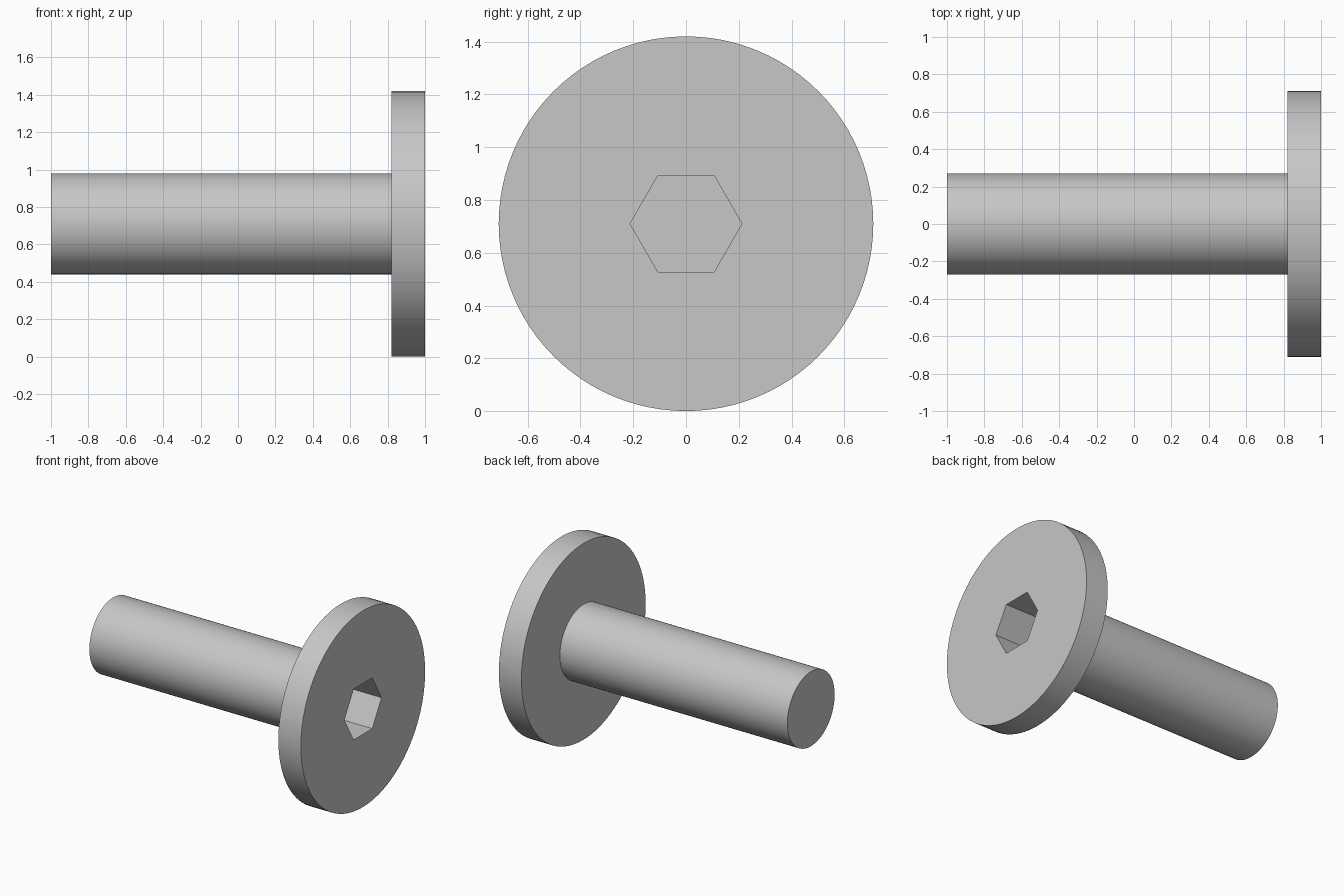
import bpy, bmesh, math
from mathutils import Matrix, Vector

if "Cube" in bpy.data.objects:
    bpy.data.objects.remove(bpy.data.objects["Cube"], do_unlink=True)

HEAD_R, SHANK_R = 0.71, 0.27
HEAD_BACK, HEAD_FRONT, SHANK_END = 0.82, 1.0, -1.0
HEX_R, HEX_DEPTH = 0.212, 0.3
AXIS = Vector((0, 0, HEAD_R))

steel = bpy.data.materials.new("grey_steel")
steel.use_nodes = True
colour = (0.57, 0.57, 0.57, 1)
steel.diffuse_color = colour
steel.node_tree.nodes["Principled BSDF"].inputs["Base Color"].default_value = colour


def add_object(name, bm):
    bmesh.ops.recalc_face_normals(bm, faces=bm.faces)
    mesh = bpy.data.meshes.new(name)
    bm.to_mesh(mesh)
    bm.free()
    mesh.materials.append(steel)
    obj = bpy.data.objects.new(name, mesh)
    bpy.context.collection.objects.link(obj)
    return obj


# Bolt body: shank and flat round head turned from one profile
bm = bmesh.new()
profile = [(SHANK_END, SHANK_R), (HEAD_BACK, SHANK_R),
           (HEAD_BACK, HEAD_R), (HEAD_FRONT, HEAD_R)]
verts = [bm.verts.new((x, 0, HEAD_R + r)) for x, r in profile]
edges = [bm.edges.new(pair) for pair in zip(verts, verts[1:])]
bmesh.ops.spin(bm, geom=verts + edges, cent=AXIS, axis=(1, 0, 0),
               angle=math.tau, steps=96)
bmesh.ops.remove_doubles(bm, verts=bm.verts, dist=0.0001)
bmesh.ops.holes_fill(bm, edges=[e for e in bm.edges if e.is_boundary], sides=0)
bolt = add_object("bolt_body", bm)

# Hexagonal socket with corners pointing sideways
bm = bmesh.new()
place = (Matrix.Translation(AXIS + Vector((HEAD_FRONT, 0, 0)))
         @ Matrix.Rotation(math.pi / 2, 4, 'Y'))
bmesh.ops.create_cone(bm, cap_ends=True, segments=6, radius1=HEX_R,
                      radius2=HEX_R, depth=2 * HEX_DEPTH)
# Put a corner on the local y axis before tipping the prism over
corner = max(bm.verts, key=lambda v: v.co.y).co
turn = math.pi / 2 - math.atan2(corner.y, corner.x)
bm.transform(place @ Matrix.Rotation(turn, 4, 'Z'))
cutter = add_object("socket_cutter", bm)
cutter.hide_render = True

# Cut the socket
cut = bolt.modifiers.new("socket", 'BOOLEAN')
cut.operation = 'DIFFERENCE'
cut.solver = 'EXACT'
cut.object = cutter
for obj in bpy.context.selected_objects:
    obj.select_set(False)
bpy.context.view_layer.objects.active = bolt
bolt.select_set(True)
bpy.ops.object.modifier_apply(modifier=cut.name)
bpy.data.objects.remove(cutter, do_unlink=True)

# Smooth round sides, crisp rims
bpy.ops.object.shade_smooth_by_angle(angle=math.radians(30))
